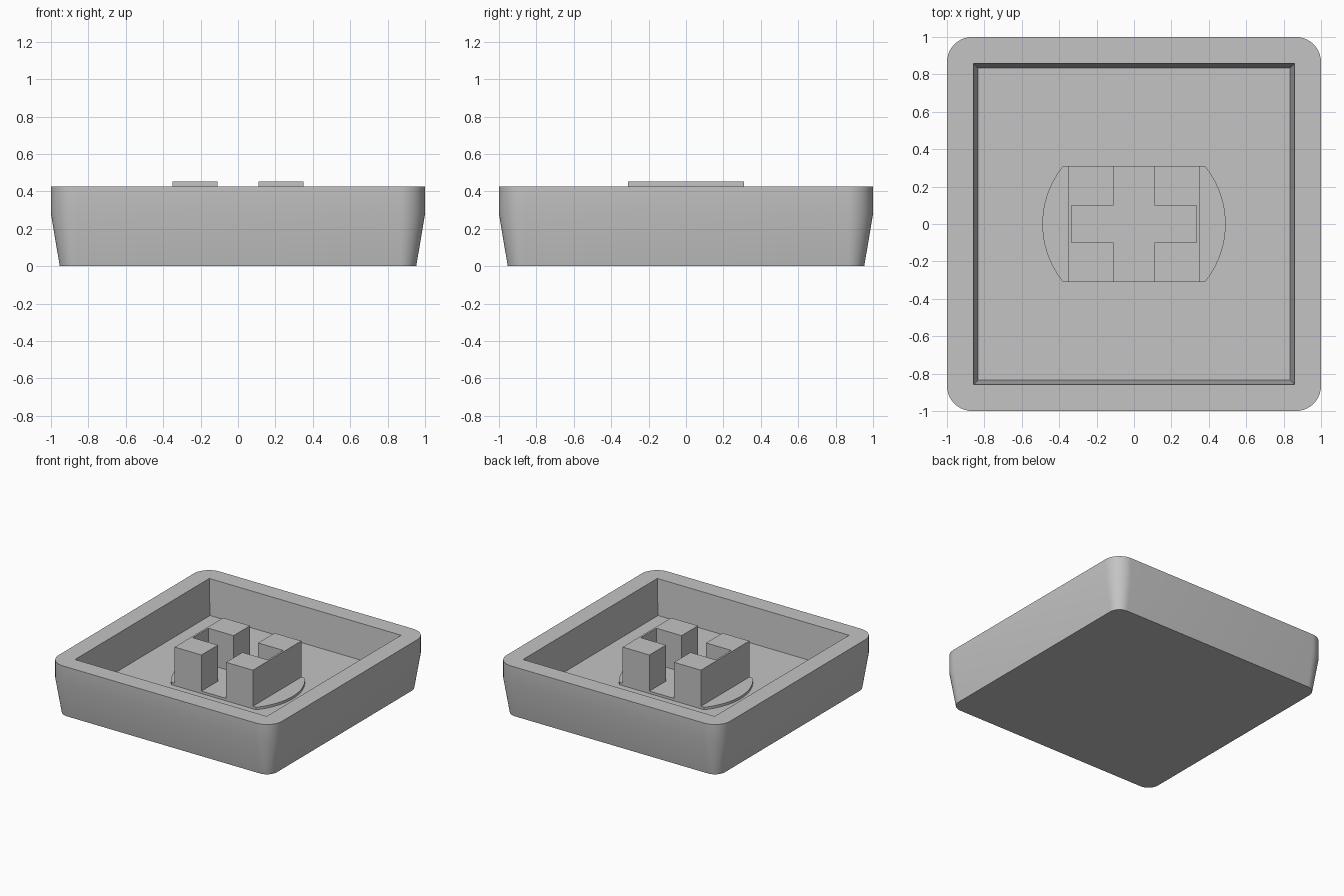
import bpy, bmesh, math

if "Cube" in bpy.data.objects:
    bpy.data.objects.remove(bpy.data.objects["Cube"])

grey = bpy.data.materials.new("light grey")
grey.diffuse_color = (0.55, 0.55, 0.55, 1)
grey.use_nodes = True
grey.node_tree.nodes["Principled BSDF"].inputs["Base Color"].default_value = grey.diffuse_color


def finish(name, bm, smooth=True):
    bmesh.ops.remove_doubles(bm, verts=bm.verts, dist=1e-5)
    bmesh.ops.recalc_face_normals(bm, faces=bm.faces)
    mesh = bpy.data.meshes.new(name)
    bm.to_mesh(mesh)
    bm.free()
    mesh.materials.append(grey)
    ob = bpy.data.objects.new(name, mesh)
    bpy.context.collection.objects.link(ob)
    if smooth:
        bpy.ops.object.select_all(action='DESELECT')
        bpy.context.view_layer.objects.active = ob
        ob.select_set(True)
        bpy.ops.object.shade_smooth_by_angle(angle=math.radians(30))
    return ob


def square_ring(bm, half, radius, z, steps=10):
    """Square loop with rounded corners; radius 0 gives sharp ones."""
    ring = []
    for k, (sx, sy) in enumerate([(1, 1), (-1, 1), (-1, -1), (1, -1)]):
        for i in range(steps + 1):
            a = math.radians(90 * (k + i / steps))
            ring.append(bm.verts.new((sx * (half - radius) + radius * math.cos(a),
                                      sy * (half - radius) + radius * math.sin(a), z)))
    return ring


def prism(name, points, z0, z1, smooth=False):
    bm = bmesh.new()
    low = [bm.verts.new((x, y, z0)) for x, y in points]
    high = [bm.verts.new((x, y, z1)) for x, y in points]
    bm.faces.new(low)
    bm.faces.new(high)
    n = len(points)
    for i in range(n):
        j = (i + 1) % n
        bm.faces.new((low[i], low[j], high[j], high[i]))
    return finish(name, bm, smooth)


FLOOR, PLATE_TOP, RIM, POST_TOP = 0.14, 0.16, 0.425, 0.452

# Hollow shell: tapered outside, flat rim, drafted square pocket
bm = bmesh.new()
rings = [square_ring(bm, *r) for r in [(0.953, 0.09, 0), (1, 0.135, 0.28),
                                       (1, 0.135, RIM), (0.858, 0, RIM),
                                       (0.835, 0, FLOOR)]]
for a, b in zip(rings, rings[1:]):
    for i in range(len(a)):
        j = (i + 1) % len(a)
        bm.faces.new((a[i], a[j], b[j], b[i]))
bm.faces.new(rings[0])
bm.faces.new(rings[-1])
finish("shell", bm)

# Round base plate with flat front and back
R, HALF = 0.49, 0.31
lim = math.asin(HALF / R)
arc = [lim * (i / 12 - 1) for i in range(25)]
outline = [(R * math.cos(a), R * math.sin(a)) for a in arc]
outline += [(-x, -y) for x, y in outline]
prism("base_plate", outline, FLOOR - 0.01, PLATE_TOP, True)

# Two C-shaped socket halves facing each other
profile = [(0.35, -HALF), (0.35, HALF), (0.11, HALF), (0.11, 0.1),
           (0.335, 0.1), (0.335, -0.1), (0.11, -0.1), (0.11, -HALF)]
for side, s in (("right", 1), ("left", -1)):
    prism("socket_" + side, [(s * x, y) for x, y in profile], FLOOR - 0.01, POST_TOP)
